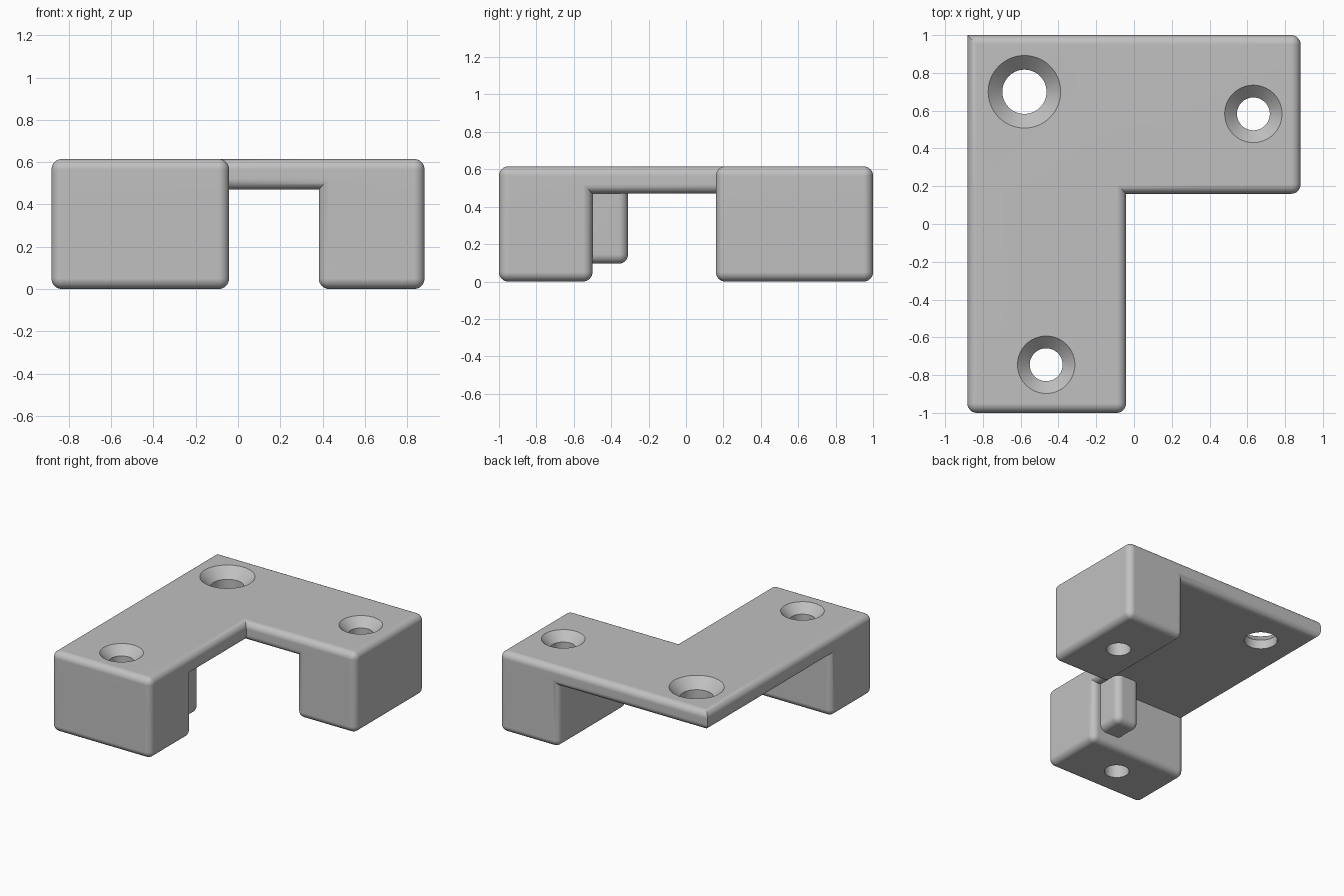
import bpy, bmesh, math

if "Cube" in bpy.data.objects:
    bpy.data.objects.remove(bpy.data.objects["Cube"])

grey = bpy.data.materials.new("light grey")
grey.diffuse_color = (0.53, 0.53, 0.53, 1)
grey.use_nodes = True
grey.node_tree.nodes["Principled BSDF"].inputs["Base Color"].default_value = grey.diffuse_color
RADIUS = 0.05


def solid_from_cells(name, xs, ys, zs, cells, keep_sharp=lambda e: False):
    """Solid made of filled grid cells, with its convex edges rounded."""
    bm = bmesh.new()
    cache = {}

    def vert(i, j, k):
        if (i, j, k) not in cache:
            cache[i, j, k] = bm.verts.new((xs[i], ys[j], zs[k]))
        return cache[i, j, k]

    for c in cells:
        for axis in range(3):
            for side in (0, 1):
                n = list(c)
                n[axis] += 2 * side - 1
                if tuple(n) in cells:
                    continue
                u, w = (axis + 1) % 3, (axis + 2) % 3
                ring = []
                for du, dw in ((0, 0), (1, 0), (1, 1), (0, 1)):
                    p = list(c)
                    p[axis] += side
                    p[u] += du
                    p[w] += dw
                    ring.append(vert(*p))
                bm.faces.new(ring if side else ring[::-1])
    bmesh.ops.dissolve_limit(bm, angle_limit=0.01, verts=bm.verts[:], edges=bm.edges[:])
    bmesh.ops.recalc_face_normals(bm, faces=bm.faces[:])
    edges = [e for e in bm.edges
             if e.is_manifold and e.calc_face_angle_signed() > 0.1 and not keep_sharp(e)]
    bmesh.ops.bevel(bm, geom=edges, offset=RADIUS, offset_type='OFFSET', segments=8,
                    profile=0.5, affect='EDGES', clamp_overlap=True)
    mesh = bpy.data.meshes.new(name)
    bm.to_mesh(mesh)
    bm.free()
    mesh.materials.append(grey)
    ob = bpy.data.objects.new(name, mesh)
    bpy.context.collection.objects.link(ob)
    return ob


def countersink_cutter(x, y, r_out, r_in, top, n=64):
    """Through hole with a 45 degree countersink, as a lathed profile."""
    h = 0.1
    profile = [(r_in, -0.1), (r_in, top - (r_out - r_in)), (r_out + h, top + h)]
    bm = bmesh.new()
    rings = [[bm.verts.new((x + r * math.cos(2 * math.pi * i / n),
                            y + r * math.sin(2 * math.pi * i / n), z)) for i in range(n)]
             for r, z in profile]
    for a, b in zip(rings, rings[1:]):
        for i in range(n):
            j = (i + 1) % n
            bm.faces.new((a[i], a[j], b[j], b[i]))
    bm.faces.new(rings[0][::-1])
    bm.faces.new(rings[-1])
    mesh = bpy.data.meshes.new("hole_cutter")
    bm.to_mesh(mesh)
    bm.free()
    mesh.materials.append(grey)
    ob = bpy.data.objects.new("hole_cutter", mesh)
    bpy.context.collection.objects.link(ob)
    ob.hide_render = True
    return ob


def finish(ob):
    bpy.ops.object.select_all(action='DESELECT')
    ob.select_set(True)
    bpy.context.view_layer.objects.active = ob
    for m in list(ob.modifiers):
        bpy.ops.object.modifier_apply(modifier=m.name)
    bpy.ops.object.shade_smooth_by_angle(angle=math.radians(25))
    wn = ob.modifiers.new("flat_face_normals", 'WEIGHTED_NORMAL')
    wn.keep_sharp = True


TOP = 0.615

# L-shaped plate with two block feet; the back left vertical edge stays sharp
def back_left_edge(e):
    return all(v.co.x < -0.88 and v.co.y > 0.99 for v in e.verts)

bracket = solid_from_cells(
    "bracket", (-0.882, -0.042, 0.382, 0.882), (-1, -0.5, 0.16, 1), (0, 0.47, TOP),
    {(0, 0, 1), (0, 1, 1), (0, 2, 1), (1, 2, 1), (2, 2, 1), (0, 0, 0), (2, 2, 0)},
    back_left_edge)

# Countersunk screw holes
for x, y, r_out, r_in in ((-0.58, 0.70, 0.192, 0.117),
                          (0.632, 0.583, 0.152, 0.087),
                          (-0.465, -0.745, 0.152, 0.087)):
    cutter = countersink_cutter(x, y, r_out, r_in, TOP)
    mod = bracket.modifiers.new("hole", 'BOOLEAN')
    mod.object = cutter
    mod.operation = 'DIFFERENCE'
    mod.solver = 'EXACT'
finish(bracket)
for ob in [o for o in bpy.data.objects if o.name.startswith("hole_cutter")]:
    bpy.data.objects.remove(ob)

# Small locating post behind the front foot, sunk into foot and plate
post = solid_from_cells("locating_post", (-0.31, -0.11), (-0.575, -0.31), (0.095, 0.54),
                        {(0, 0, 0)})
finish(post)
